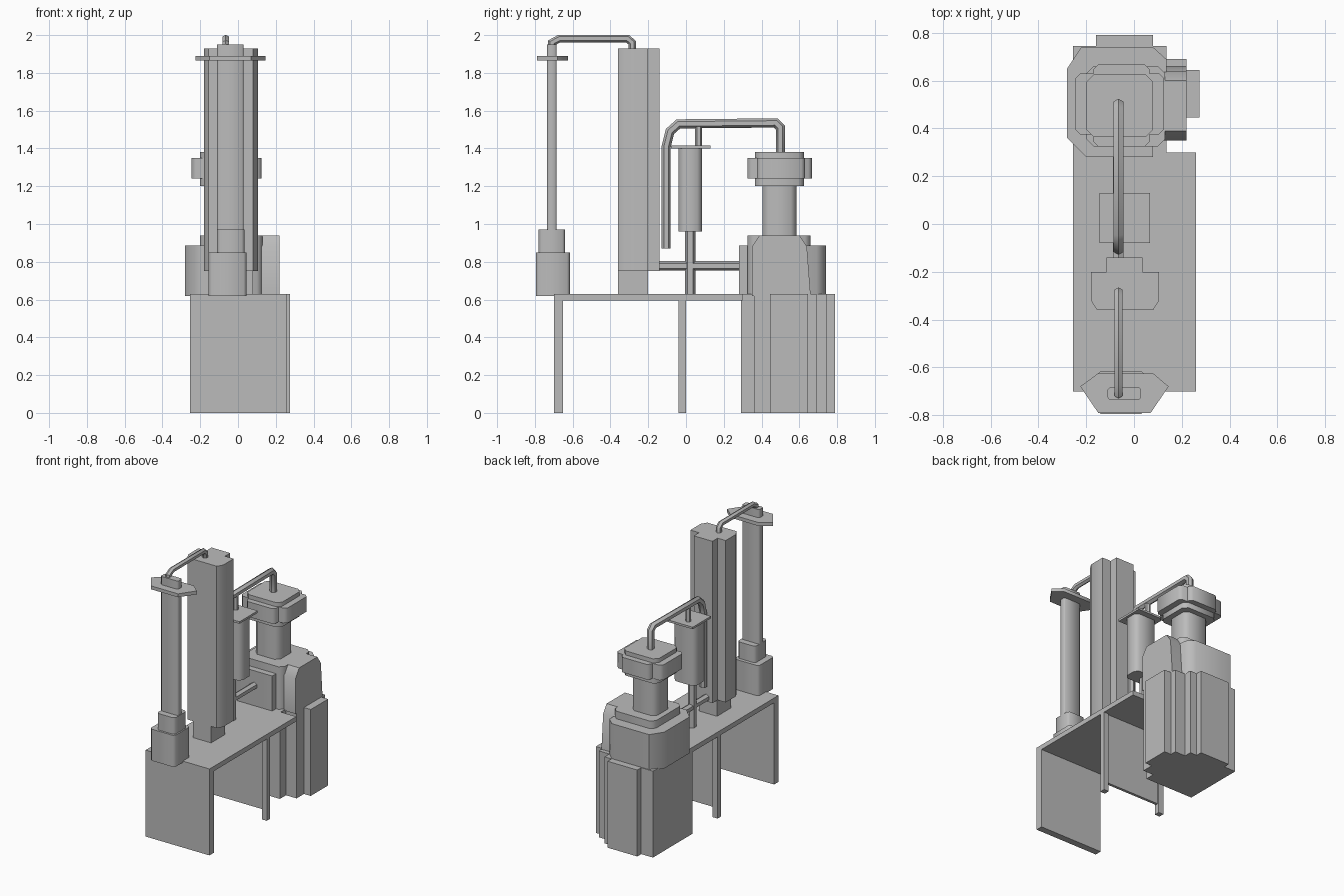
import bpy
import bmesh
import math
from mathutils import Vector

cube = bpy.data.objects.get("Cube")
if cube:
    bpy.data.objects.remove(cube, do_unlink=True)

grey = bpy.data.materials.new("plain_grey")
grey.use_nodes = True
GREY = (0.5, 0.5, 0.5, 1)
grey.diffuse_color = GREY
grey.node_tree.nodes["Principled BSDF"].inputs["Base Color"].default_value = GREY

PIPE_X = -0.065


def finish(name, bm):
    bmesh.ops.recalc_face_normals(bm, faces=bm.faces)
    mesh = bpy.data.meshes.new(name)
    bm.to_mesh(mesh)
    bm.free()
    mesh.materials.append(grey)
    obj = bpy.data.objects.new(name, mesh)
    bpy.context.collection.objects.link(obj)
    bpy.ops.object.select_all(action='DESELECT')
    obj.select_set(True)
    bpy.context.view_layer.objects.active = obj
    bpy.ops.object.shade_smooth_by_angle(angle=math.radians(50))
    return obj


def prism(name, outline, low, high, axis='z'):
    """Extrude an outline along z (outline in x, y) or along x (outline in y, z)."""
    bm = bmesh.new()
    if axis == 'z':
        points = [(a, b, low) for a, b in outline]
        move = Vector((0, 0, high - low))
    else:
        points = [(low, a, b) for a, b in outline]
        move = Vector((high - low, 0, 0))
    face = bm.faces.new([bm.verts.new(p) for p in points])
    ext = bmesh.ops.extrude_face_region(bm, geom=[face], use_keep_orig=True)
    verts = [v for v in ext["geom"] if isinstance(v, bmesh.types.BMVert)]
    bmesh.ops.translate(bm, verts=verts, vec=move)
    return finish(name, bm)


def block(name, x, y, z, cut=0.0):
    """Upright block with optionally cut corners."""
    (x0, x1), (y0, y1) = x, y
    if cut:
        outline = [(x0 + cut, y0), (x1 - cut, y0), (x1, y0 + cut), (x1, y1 - cut),
                   (x1 - cut, y1), (x0 + cut, y1), (x0, y1 - cut), (x0, y0 + cut)]
    else:
        outline = [(x0, y0), (x1, y0), (x1, y1), (x0, y1)]
    return prism(name, outline, *z)


def pipe(name, path, radius):
    """Six-sided pipe along a path of (y, z) points in the plane of the pipes."""
    bm = bmesh.new()
    pts = [Vector(p) for p in path]
    rings = []
    for i, p in enumerate(pts):
        before = (p - pts[i - 1]).normalized() if i else None
        after = (pts[i + 1] - p).normalized() if i < len(pts) - 1 else None
        d = ((before or after) + (after or before)).normalized()
        stretch = 1 / max(0.5, d.dot(after or before))
        n = Vector((-d.y, d.x)) * stretch
        ring = []
        for k in range(6):
            a = math.tau * (k + 0.5) / 6
            q = p + n * radius * math.sin(a) * 1.1
            ring.append(bm.verts.new((PIPE_X + radius * 1.1 * math.cos(a), q.x, q.y)))
        rings.append(ring)
    for r, s in zip(rings, rings[1:]):
        for k in range(6):
            bm.faces.new((r[k], r[(k + 1) % 6], s[(k + 1) % 6], s[k]))
    bm.faces.new(rings[0])
    bm.faces.new(rings[-1])
    return finish(name, bm)


# Table with a solid front panel and a panelled pair of middle legs
LEFT, RIGHT = 0.26, -0.255
block("table_top", (RIGHT, LEFT), (-0.70, 0.30), (0.595, 0.63))
block("front_panel", (RIGHT, LEFT), (-0.70, -0.65), (0, 0.60))
block("middle_panel", (RIGHT, LEFT), (-0.03, -0.01), (0.07, 0.60))
for side, x in (("left", (LEFT - 0.04, LEFT)), ("right", (RIGHT, RIGHT + 0.04))):
    block(side + "_middle_leg", x, (-0.04, 0.0), (0, 0.60))

# Large rear vessel with stepped walls
prism("vessel_body", [
    (-0.16, 0.79), (0.08, 0.79), (0.08, 0.745), (0.135, 0.745), (0.135, 0.69),
    (0.22, 0.69), (0.22, 0.645), (0.275, 0.645), (0.275, 0.445), (0.22, 0.445),
    (0.22, 0.36), (0.135, 0.36), (0.135, 0.29), (-0.255, 0.29), (-0.255, 0.745),
    (-0.16, 0.745)], 0, 0.63)
prism("vessel_shoulder", [
    (-0.28, 0.36), (-0.20, 0.28), (0.08, 0.28), (0.08, 0.33), (0.135, 0.36),
    (0.135, 0.69), (0.08, 0.74), (-0.22, 0.74), (-0.28, 0.65)], 0.62, 0.885)
block("vessel_crown", (-0.20, 0.13), (0.325, 0.66), (0.62, 0.94), 0.03)
prism("vessel_side_bulge", [
    (0.35, 0.62), (0.35, 0.88), (0.39, 0.94), (0.60, 0.94), (0.64, 0.88),
    (0.66, 0.62)], -0.06, 0.22, 'x')

# Vessel neck and stepped cap
block("vessel_neck", (-0.16, 0.04), (0.405, 0.585), (0.92, 1.21), 0.03)
block("cap_core", (-0.20, 0.08), (0.365, 0.625), (1.20, 1.38), 0.03)
block("cap_wide_band", (-0.245, 0.125), (0.375, 0.63), (1.24, 1.35), 0.02)
block("cap_deep_band", (-0.17, 0.065), (0.325, 0.667), (1.24, 1.35), 0.02)

# Tall column with a rear rib and a foot
prism("tall_column", [
    (-0.155, -0.36), (0.08, -0.36), (0.105, -0.32), (0.105, -0.20), (0.035, -0.20),
    (0.035, -0.14), (-0.115, -0.14), (-0.115, -0.20), (-0.18, -0.20),
    (-0.18, -0.32)], 0.75, 1.93)
block("column_foot", (-0.11, 0.035), (-0.36, -0.20), (0.62, 0.76))

# Slim front tube on its base, with a flat flange
block("front_tube_base", (-0.155, 0.045), (-0.795, -0.615), (0.62, 0.85), 0.015)
block("front_tube_collar", (-0.11, 0.035), (-0.78, -0.64), (0.84, 0.97), 0.015)
block("front_tube", (-0.11, 0.03), (-0.735, -0.685), (0.95, 1.95), 0.008)
prism("front_tube_flange", [
    (-0.225, -0.68), (-0.15, -0.625), (0.08, -0.625), (0.145, -0.68),
    (0.07, -0.79), (-0.15, -0.79)], 1.865, 1.89)

# Small middle tube
block("middle_tube", (-0.13, 0.05), (-0.04, 0.085), (0.96, 1.405), 0.025)
block("middle_tube_flange", (-0.145, 0.068), (-0.08, 0.13), (1.40, 1.415))

# Pipes joining the parts
pipe("top_pipe", [(-0.71, 1.93), (-0.71, 1.96), (-0.67, 1.982), (-0.31, 1.982),
                  (-0.285, 1.96), (-0.285, 1.91)], 0.018)
pipe("vessel_pipe", [(0.50, 1.36), (0.50, 1.51), (0.475, 1.535), (-0.04, 1.53),
                     (-0.085, 1.49), (-0.105, 1.41), (-0.105, 0.87)], 0.022)
pipe("middle_tube_top_pipe", [(0.067, 1.40), (0.067, 1.53)], 0.017)
pipe("middle_tube_lower_pipe", [(0.022, 0.62), (0.022, 0.97)], 0.026)
pipe("cross_pipe", [(-0.16, 0.778), (0.30, 0.778)], 0.023)
